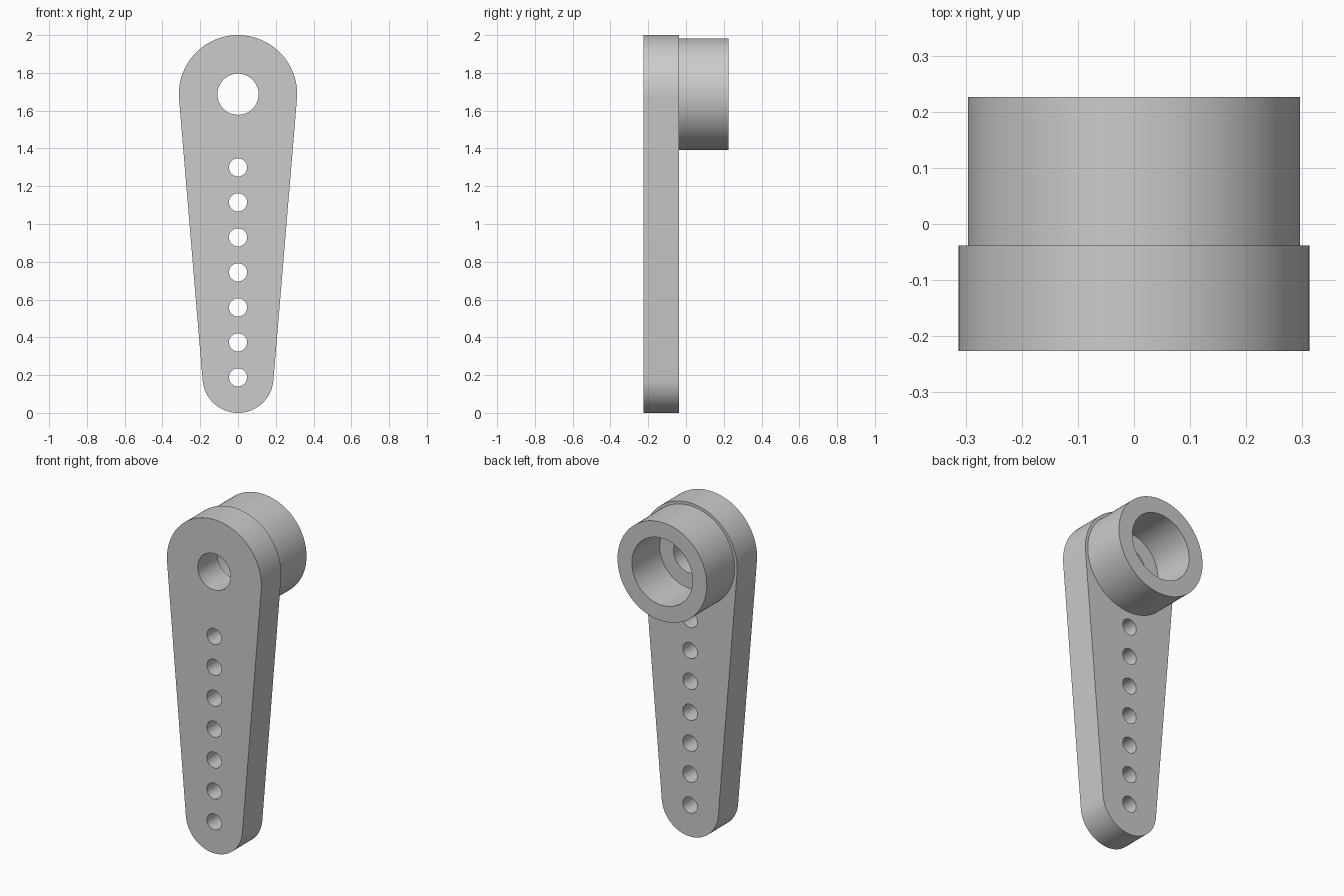
import bpy
import bmesh
from math import asin, cos, sin, pi, radians

default = bpy.data.objects.get("Cube")
if default:
    bpy.data.objects.remove(default, do_unlink=True)

# Main dimensions
TOP_Z, TOP_R = 1.687, 0.313
LOW_Z, LOW_R = 0.188, 0.188
FRONT_Y, PLATE_BACK_Y, HUB_BACK_Y = -0.226, -0.038, 0.226

grey = bpy.data.materials.new("plain grey")
grey.use_nodes = True
grey.diffuse_color = (0.6, 0.6, 0.6, 1)
grey.node_tree.nodes["Principled BSDF"].inputs["Base Color"].default_value = (0.6, 0.6, 0.6, 1)


def arc(z, radius, start, end, steps):
    """Points on an arc in the x-z plane, both ends included."""
    angles = [start + (end - start) * i / steps for i in range(steps + 1)]
    return [(radius * cos(a), z + radius * sin(a)) for a in angles]


def circle(z, radius, steps):
    return arc(z, radius, 0, 2 * pi, steps)[:-1]


def extruded_part(name, loops, y0, y1):
    """Fill an outline with holes and extrude it from y0 to y1."""
    bm = bmesh.new()
    for loop in loops:
        verts = [bm.verts.new((x, y0, z)) for x, z in loop]
        for a, b in zip(verts, verts[1:] + verts[:1]):
            bm.edges.new((a, b))
    bmesh.ops.triangle_fill(bm, edges=bm.edges[:], use_beauty=True, normal=(0, -1, 0))
    result = bmesh.ops.extrude_face_region(bm, geom=bm.faces[:], use_keep_orig=True)
    moved = [g for g in result["geom"] if isinstance(g, bmesh.types.BMVert)]
    bmesh.ops.translate(bm, verts=moved, vec=(0, y1 - y0, 0))
    bmesh.ops.recalc_face_normals(bm, faces=bm.faces[:])
    mesh = bpy.data.meshes.new(name)
    bm.to_mesh(mesh)
    bm.free()
    mesh.materials.append(grey)
    obj = bpy.data.objects.new(name, mesh)
    bpy.context.collection.objects.link(obj)
    bpy.ops.object.select_all(action="DESELECT")
    obj.select_set(True)
    bpy.context.view_layer.objects.active = obj
    bpy.ops.object.shade_smooth_by_angle(angle=radians(30))
    return obj


# Tapered arm: two arcs joined by their common tangents, with a row of holes
tilt = asin((TOP_R - LOW_R) / (TOP_Z - LOW_Z))
outline = arc(TOP_Z, TOP_R, -tilt, pi + tilt, 64)
outline += arc(LOW_Z, LOW_R, pi + tilt, 2 * pi - tilt, 48)
holes = [circle(LOW_Z + 0.1853 * i, 0.048, 32) for i in range(7)]
shaft_hole = circle(TOP_Z, 0.109, 48)
extruded_part("arm", [outline, shaft_hole] + holes, FRONT_Y, PLATE_BACK_Y)

# Hollow hub on the back, seated slightly into the arm
hub_loops = [circle(TOP_Z, 0.296, 96), circle(TOP_Z, 0.201, 72)]
extruded_part("hub", hub_loops, PLATE_BACK_Y - 0.004, HUB_BACK_Y)
